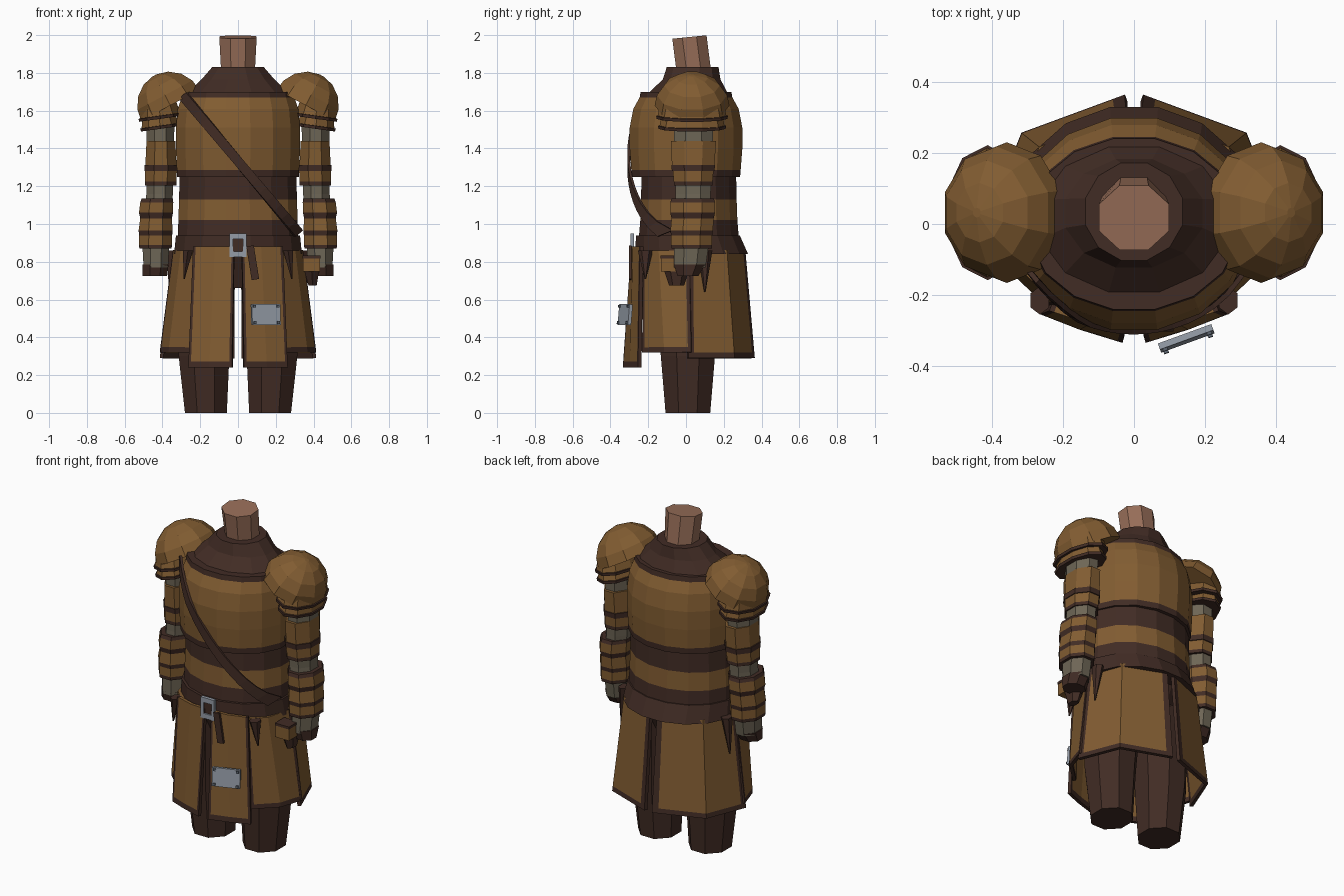
import bpy, bmesh, math
from mathutils import Vector, Matrix

COLOURS = {
    "leather": (0.22, 0.107, 0.031), "dark_leather": (0.053, 0.025, 0.018),
    "skin": (0.31, 0.155, 0.098), "cloth": (0.155, 0.132, 0.092),
    "steel": (0.30, 0.335, 0.39), "dark_steel": (0.10, 0.12, 0.15)}
MATS = {}
for key, rgb in COLOURS.items():
    m = bpy.data.materials.new(key)
    m.diffuse_color = (*rgb, 1)
    MATS[key] = m
L, D, K, C, S, DS = COLOURS


def finish(name, bm, mats, solid=0):
    bmesh.ops.recalc_face_normals(bm, faces=bm.faces)
    me = bpy.data.meshes.new(name)
    bm.to_mesh(me)
    bm.free()
    for k in mats:
        me.materials.append(MATS[k])
    ob = bpy.data.objects.new(name, me)
    bpy.context.collection.objects.link(ob)
    if solid:
        mod = ob.modifiers.new("thickness", 'SOLIDIFY')
        mod.thickness, mod.offset = solid, 0
    return ob


def loft(name, rings, n, bands, tilt=0, grow=1):
    """Closed stack of rings (z, cx, cy, rx, ry); bands gives a colour per step."""
    bm = bmesh.new()
    mats = list(dict.fromkeys(bands))
    loops = []
    for z, cx, cy, rx, ry in rings:
        ring = []
        for i in range(n):
            a = 2 * math.pi * (i + 0.5) / n
            y = ry * grow * math.sin(a)
            ring.append(bm.verts.new((cx + rx * grow * math.cos(a), cy + y, z + tilt * y)))
        loops.append(ring)
    for b, (lo, hi) in enumerate(zip(loops, loops[1:])):
        for i in range(n):
            j = (i + 1) % n
            f = bm.faces.new((lo[i], lo[j], hi[j], hi[i]))
            f.material_index = mats.index(bands[b])
    bm.faces.new(loops[0]).material_index = mats.index(bands[0])
    bm.faces.new(loops[-1]).material_index = mats.index(bands[-1])
    return finish(name, bm, mats)


def box(name, size, loc, mat, rot=(0, 0, 0)):
    bm = bmesh.new()
    bmesh.ops.create_cube(bm, size=1, matrix=Matrix.Diagonal((*size, 1)))
    ob = finish(name, bm, [mat])
    ob.location, ob.rotation_euler = loc, rot
    return ob


def panel(name, top, zt, bottom, zb, s):
    """Bent skirt panel with a dark trim on both sides and the hem."""
    def at(pts, u):
        a, b = (pts[0], pts[1]) if u <= 0.5 else (pts[1], pts[2])
        return Vector(a).lerp(Vector(b), u * 2 if u <= 0.5 else u * 2 - 1)
    us, vs = (0, 0.06, 0.5, 0.94, 1), (0, 0.95, 1)
    bm = bmesh.new()
    grid = []
    for v in vs:
        row = []
        for u in us:
            p = at(top, u).lerp(at(bottom, u), v)
            row.append(bm.verts.new((s * p.x, p.y, zt + (zb - zt) * v)))
        grid.append(row)
    for r in range(2):
        for c in range(4):
            f = bm.faces.new((grid[r][c], grid[r][c + 1], grid[r + 1][c + 1], grid[r + 1][c]))
            f.material_index = int(r == 1 or c in (0, 3))
    return finish(name, bm, [L, D], 0.02)


# neck, collar and torso
loft("neck", [(1.78, 0, 0.045, 0.095, 0.098), (1.99, 0, 0.018, 0.107, 0.098)], 8, [K], 0.1)
loft("collar", [(1.64, 0, 0.01, 0.30, 0.23), (1.69, 0, 0.01, 0.285, 0.22),
                (1.765, 0, 0.03, 0.20, 0.158), (1.83, 0, 0.035, 0.142, 0.142)], 12, [D] * 3)
loft("chest_armour", [(1.25, 0, 0, 0.33, 0.292), (1.285, 0, 0, 0.33, 0.295),
                      (1.40, 0, 0, 0.335, 0.304), (1.51, 0, 0, 0.335, 0.304),
                      (1.61, 0, 0, 0.325, 0.284), (1.67, 0, 0, 0.305, 0.25),
                      (1.70, 0, 0, 0.30, 0.245)], 16, [D, L, L, L, L, D])
loft("waist_bands", [(0.90, 0, 0.015, 0.325, 0.272), (1.02, 0, 0.015, 0.322, 0.262),
                     (1.13, 0, 0.015, 0.318, 0.258), (1.27, 0, 0.015, 0.315, 0.255)],
     16, [D, L, D])
loft("belt", [(0.84, 0, 0.03, 0.345, 0.305), (0.94, 0, 0.01, 0.335, 0.28)], 16, [D])
loft("hips", [(0.66, 0, 0.01, 0.25, 0.15), (0.86, 0, 0.01, 0.31, 0.24)], 12, [D])

for s, side in ((-1, "left"), (1, "right")):
    # legs
    loft(side + "_leg", [(0, s * 0.17, 0.01, 0.12, 0.128), (0.30, s * 0.18, 0.01, 0.145, 0.155),
                         (0.75, s * 0.165, 0.01, 0.165, 0.19)], 8, [D, D])
    # skirt panels
    panel(side + "_front_panel", [(0.02, -0.28), (0.12, -0.272), (0.235, -0.235)], 0.88,
          [(0.03, -0.325), (0.15, -0.288), (0.26, -0.245)], 0.24, s)
    panel(side + "_hip_panel", [(0.21, -0.222), (0.295, -0.14), (0.335, 0.02)], 0.86,
          [(0.24, -0.225), (0.36, -0.11), (0.405, 0.03)], 0.32, s)
    panel(side + "_back_panel", [(0.335, 0.01), (0.26, 0.21), (0.02, 0.305)], 0.86,
          [(0.405, 0.01), (0.31, 0.25), (0.022, 0.355)], 0.29, s)
    # pointed leather tabs under the belt
    for x, y, z in ((0.265, -0.215, 0.71), (0.345, 0.10, 0.64)):
        loft(side + "_belt_tab", [(z, s * (x + 0.02), y, 0.004, 0.004),
                                  (0.86, s * x, y, 0.03, 0.04)], 6, [D])
    # sleeve and hand
    loft(side + "_sleeve", [(0.77, s * 0.435, 0.02, 0.070, 0.09), (0.90, s * 0.435, 0.03, 0.078, 0.10),
                            (1.16, s * 0.415, 0.038, 0.076, 0.10),
                            (1.55, s * 0.41, 0.04, 0.08, 0.115)], 8, [C] * 3)
    loft(side + "_hand", [(0.725, s * 0.44, 0.01, 0.070, 0.06), (0.785, s * 0.437, 0.02, 0.075, 0.09)],
         8, [D])
    # arm guards: plates with dark bands
    loft(side + "_upper_arm_guard",
         [(1.205, s * 0.41, 0.038, 0.085, 0.105), (1.225, s * 0.41, 0.038, 0.085, 0.105),
          (1.28, s * 0.408, 0.038, 0.086, 0.11), (1.281, s * 0.408, 0.038, 0.09, 0.115),
          (1.312, s * 0.408, 0.038, 0.09, 0.118), (1.313, s * 0.408, 0.038, 0.084, 0.115),
          (1.44, s * 0.408, 0.04, 0.078, 0.122)], 8, [D, L, D, D, D, L], grow=1.06)
    loft(side + "_forearm_guard",
         [(0.87, s * 0.437, 0.03, 0.088, 0.11), (0.89, s * 0.437, 0.03, 0.09, 0.112),
          (0.94, s * 0.436, 0.03, 0.09, 0.112), (0.965, s * 0.436, 0.03, 0.093, 0.116),
          (1.03, s * 0.434, 0.035, 0.086, 0.115), (1.06, s * 0.434, 0.035, 0.093, 0.122),
          (1.115, s * 0.43, 0.035, 0.09, 0.122), (1.135, s * 0.428, 0.035, 0.085, 0.115)],
         8, [D, L, D, L, D, L, D], grow=1.05)
    # shoulder dome tilted outwards, with two flared plates below
    rings = [(0.18 * math.sin(a), 0, 0, 0.184 * math.cos(a), 0.198 * math.cos(a))
             for a in (math.radians(d) for d in (0, 20, 42, 65, 86))]
    dome = loft(side + "_shoulder_dome", rings, 10, [L] * 4)
    dome.location = (s * 0.358, 0.032, 1.628)
    dome.rotation_euler = (0, s * math.radians(28), 0)
    for i, (z, rx, ry) in enumerate(((1.545, 0.12, 0.188), (1.492, 0.11, 0.178))):
        plate = loft(side + "_shoulder_plate_%d" % (i + 1),
                     [(0, 0, 0, rx, ry), (0.016, 0, 0, rx + 0.002, ry + 0.002),
                      (0.017, 0, 0, rx - 0.006, ry - 0.006),
                      (0.075, 0, 0, rx - 0.02, ry - 0.02)], 10, [D, D, L])
        plate.location = (s * 0.41, 0.032, z + 0.012)
        plate.rotation_euler = (0, s * math.radians(8), 0)

# diagonal chest strap that follows the body
bm = bmesh.new()
rows = []
for i in range(17):
    t = i / 16
    x, z = -0.29 + 0.61 * t, 1.68 - 0.73 * t
    depth = 0.304 if z < 1.51 else 0.304 - (z - 1.51) * 0.25
    row = []
    for o in (-0.025, 0.025):
        px, pz = x + o * 0.76, z + o * 0.65
        y = -depth * math.sqrt(max(0.05, 1 - (px / 0.345) ** 2))
        row.append(bm.verts.new((px, y, pz)))
    rows.append(row)
for a, b in zip(rows, rows[1:]):
    bm.faces.new((a[0], a[1], b[1], b[0]))
finish("chest_strap", bm, [D], 0.014)

# belt buckle and hanging belt end
for s in (-1, 1):
    box("buckle_side", (0.018, 0.02, 0.125), (s * 0.036, -0.285, 0.888), S)
    box("buckle_bar", (0.055, 0.02, 0.03), (0, -0.285, 0.888 + s * 0.048), S)
box("buckle_backing", (0.06, 0.01, 0.08), (0, -0.281, 0.888), D)
box("belt_end", (0.04, 0.014, 0.18), (0.078, -0.295, 0.795), D, (0, math.radians(-9), 0))

# steel plate with rivets on the front panel
rot = Matrix.Rotation(math.radians(20), 4, 'Z') @ Matrix.Rotation(math.radians(-5), 4, 'X')
centre = Vector((0.147, -0.322, 0.52))
box("skirt_plate", (0.16, 0.018, 0.11), centre, S, rot.to_euler())
for sx in (-1, 1):
    for sz in (-1, 1):
        box("plate_rivet", (0.014, 0.012, 0.014),
            centre + rot @ Vector((sx * 0.066, -0.011, sz * 0.043)), DS, rot.to_euler())

# belt pouch
box("pouch", (0.09, 0.085, 0.075), (0.39, -0.09, 0.785), L)
box("pouch_flap", (0.095, 0.09, 0.015), (0.39, -0.09, 0.826), D)
loft("pouch_tassel", [(0.675, 0.395, -0.05, 0.025, 0.04), (0.75, 0.39, -0.05, 0.045, 0.065)], 6, [D])
